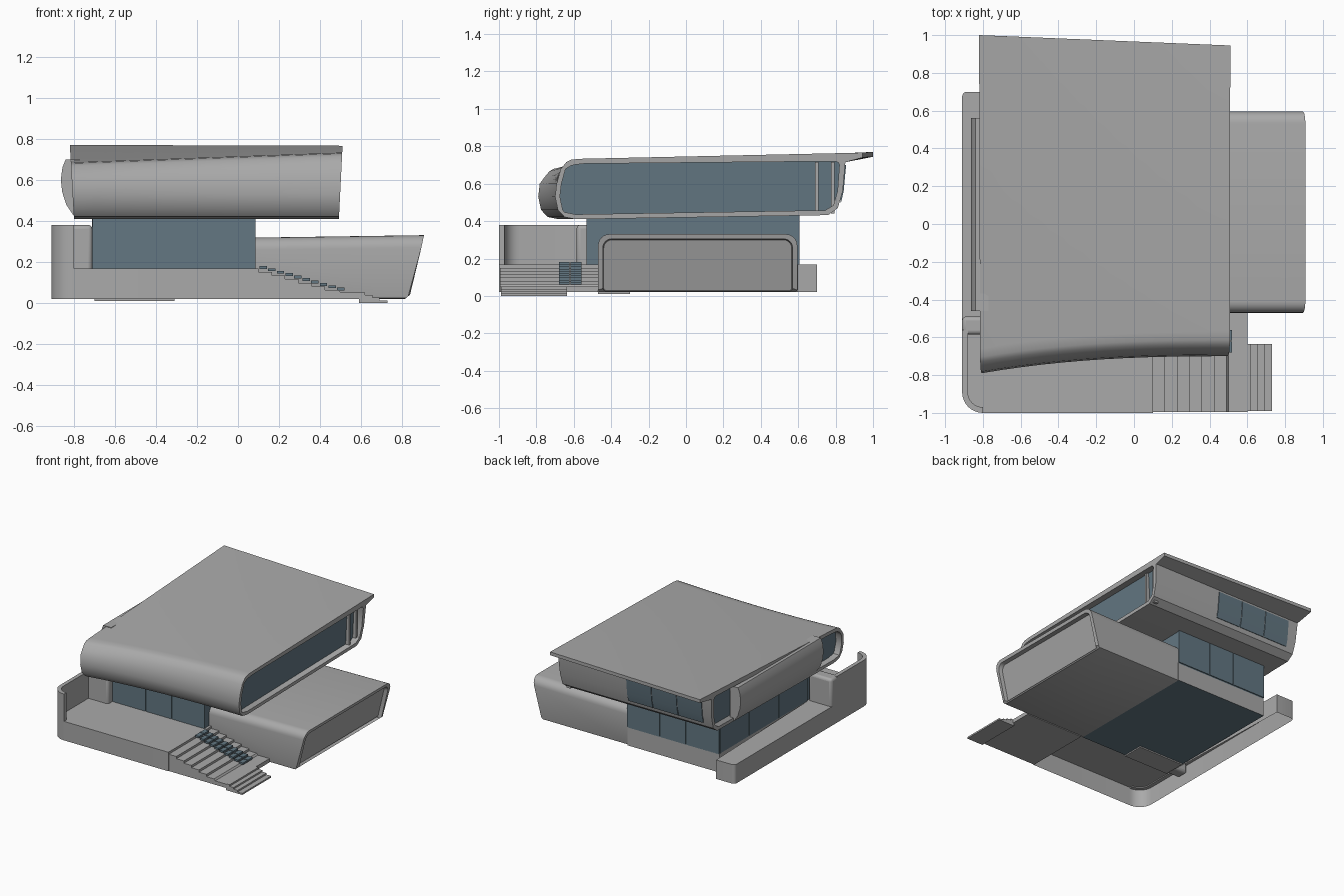
import bpy, bmesh, math

if "Cube" in bpy.data.objects:
    bpy.data.objects.remove(bpy.data.objects["Cube"])

def material(name, rgb):
    m = bpy.data.materials.new(name)
    m.diffuse_color = (*rgb, 1)
    m.use_nodes = True
    m.node_tree.nodes["Principled BSDF"].inputs["Base Color"].default_value = m.diffuse_color
    return m

GREY = material("grey_concrete", (0.40, 0.40, 0.40))
GLASS = material("blue_grey_glass", (0.125, 0.185, 0.225))

def finish(name, bm, mats, bevel=0):
    bmesh.ops.remove_doubles(bm, verts=bm.verts, dist=1e-5)
    bmesh.ops.recalc_face_normals(bm, faces=bm.faces)
    me = bpy.data.meshes.new(name)
    bm.to_mesh(me)
    bm.free()
    for m in mats:
        me.materials.append(m)
    ob = bpy.data.objects.new(name, me)
    bpy.context.collection.objects.link(ob)
    if bevel:
        b = ob.modifiers.new("bevel", 'BEVEL')
        b.width, b.segments = bevel, 3
    bpy.ops.object.select_all(action='DESELECT')
    ob.select_set(True)
    bpy.context.view_layer.objects.active = ob
    bpy.ops.object.shade_smooth_by_angle(angle=math.radians(35))
    return ob

def loft(name, sections, mats, cap_mats=(0, 0), bevel=0):
    """Skin closed sections; a cap index of None leaves that end open."""
    bm = bmesh.new()
    rings = [[bm.verts.new(p) for p in s] for s in sections]
    n = len(rings[0])
    for a, b in zip(rings, rings[1:]):
        for i in range(n):
            j = (i + 1) % n
            bm.faces.new((a[i], a[j], b[j], b[i]))
    for ring, ci in ((rings[0], cap_mats[0]), (rings[-1], cap_mats[1])):
        if ci is not None:
            bm.faces.new(ring).material_index = ci
    return finish(name, bm, mats, bevel)

def prism(name, outline, z0, z1, mat=GREY, open_bottom=False, bevel=0):
    return loft(name, [[(x, y, z) for x, y in outline] for z in (z0, z1)], [mat],
                (None if open_bottom else 0, 0), bevel)

def box(name, x0, x1, y0, y1, z0, z1, mat=GREY, bevel=0):
    return prism(name, [(x0, y0), (x1, y0), (x1, y1), (x0, y1)], z0, z1, mat, False, bevel)

def side_profile(name, pts, y0, y1, mat=GREY, bevel=0):
    return loft(name, [[(x, y, z) for x, z in pts] for y in (y0, y1)], [mat], (0, 0), bevel)

def arc(cx, cy, r, a0, a1, n=8):
    return [(cx + r * math.cos(math.radians(a0 + (a1 - a0) * i / n)),
             cy + r * math.sin(math.radians(a0 + (a1 - a0) * i / n))) for i in range(n + 1)]

# ---- upper floor: rounded tube lofted along x, with recessed glazed ends
def upper_section(t, inner=False, shift=0.0):
    f = -0.79 + 0.09 * (1 - (1 - t) ** 2.5)
    ft = 0.685 + 0.048 * t
    yb, zb = 1.0 - 0.055 * t, 0.77 - 0.004 * t
    d = 0.026 if inner else 0
    if inner:
        back = [(0.80, 0.72), (0.815, 0.712), (0.82, 0.70), (0.81, 0.56),
                (0.788, 0.485), (0.745, 0.458)]
    else:
        back = [(yb, zb), (yb, zb - 0.026), (0.852, 0.715), (0.838, 0.56),
                (0.812, 0.47), (0.76, 0.432)]
    front = [(f + 0.11, 0.41 + d), (f + 0.05, 0.422 + d), (f + 0.015 + d, 0.46),
             (f + d, 0.53), (f + 0.008 + d, 0.60), (f + 0.03 + d, ft - 0.055),
             (f + 0.06 + d, ft - 0.018 - d * .7), (f + 0.085 + d, ft - 0.005 - d), (f + 0.13 + d, ft - d)]
    out = []
    for y, z in back + front:
        k = (z - 0.41) / 0.36
        xl, xr = -0.80 - 0.02 * k, 0.492 + 0.018 * k
        out.append((xl + (xr - xl) * t + shift, y, z))
    return out

N = 12
sections = [upper_section(0, True, 0.05), upper_section(0, True)]
sections += [upper_section(i / N) for i in range(N + 1)]
sections += [upper_section(1, True), upper_section(1, True, -0.05)]
loft("upper_floor_shell", sections, [GREY, GLASS], (1, 1))

# posts in the right-hand glazing, near the back
for i, y in enumerate((0.69, 0.775)):
    box(f"upper_right_post_{i}", 0.44, 0.475, y, y + 0.018, 0.44, 0.715)

# bulging wall on the left end
bulge = [(-0.77, 0.43), (-0.805, 0.43), (-0.838, 0.48), (-0.857, 0.54), (-0.864, 0.60),
         (-0.856, 0.66), (-0.84, 0.70), (-0.77, 0.70)]
side_profile("upper_left_wall", bulge, -0.46, 0.56)

# three panes in the upper back wall, following its slope
for i in range(3):
    x0 = -0.73 + i * 0.218
    strip = [(0.825, 0.50), (0.829, 0.50), (0.843, 0.56), (0.856, 0.70), (0.845, 0.70), (0.83, 0.56)]
    loft(f"upper_back_pane_{i}", [[(x, y, z) for y, z in strip] for x in (x0, x0 + 0.212)], [GLASS])

# ---- glazed ground floor, with panes standing proud of a core
box("ground_floor_glass", -0.705, 0.08, -0.525, 0.60, 0.16, 0.43, GLASS)
for i, (a, b) in enumerate(((-0.71, -0.425), (-0.42, -0.202), (-0.197, 0.085))):
    box(f"ground_front_pane_{i}", a, b, -0.532, -0.524, 0.168, 0.415, GLASS)
    box(f"ground_back_pane_{i}", a, b, 0.598, 0.606, 0.168, 0.43, GLASS)
for i in range(3):
    y = -0.48 + i * 0.36
    box(f"ground_left_pane_{i}", -0.712, -0.704, y, y + 0.354, 0.168, 0.42, GLASS)

# plinth under the glass: grey sides, dark floor below
loft("ground_floor_plinth",
     [[(-0.71, -0.47, z), (0.085, -0.47, z), (0.085, 0.60, z), (-0.71, 0.60, z)] for z in (0.02, 0.168)],
     [GREY, GLASS], (1, 0))
box("footing_plate", -0.70, -0.31, -0.47, -0.30, 0.01, 0.022)

# ---- terrace: L-shaped skirted deck, open underneath
corner = arc(-0.80, -0.89, 0.11, 180, 270)
deck = (corner + [(0.10, -1.0), (0.10, -0.47), (-0.715, -0.47), (-0.75, 0.70)]
        + arc(-0.885, 0.675, 0.025, 90, 180, 4))
prism("terrace", deck, 0.02, 0.168, GREY, True)

# tall wall wrapping the front left corner, with a return to the glass
wall = corner + [(-0.80, -0.97)] + arc(-0.80, -0.89, 0.08, 270, 180) + [(-0.88, -0.56), (-0.91, -0.56)]
prism("corner_wall", wall, 0.16, 0.38)
box("corner_wall_return", -0.91, -0.71, -0.585, -0.49, 0.10, 0.38, GREY, 0.02)

# ---- stairs: wide flight, landing, short lower flight
steps = [(0.10, 0.02), (0.10, 0.168)]
for i in range(6):
    x, z = 0.10 + i * 0.065, 0.168 - (i + 1) * 0.0175
    steps += [(x, z), (x + 0.065, z)]
steps += [(0.50, 0.05), (0.60, 0.05), (0.60, 0.02)]
side_profile("wide_stairs", steps, -0.995, -0.47)

lower = [(0.59, 0.0), (0.59, 0.05)]
for i, x in enumerate((0.62, 0.655, 0.69, 0.73)):
    z = 0.05 - i * 0.0125
    lower += [(x, z), (x, z - 0.0125 if i < 3 else 0.0)]
side_profile("lower_stairs", lower, -0.99, -0.635)

# dark slatted treads beside the wide flight
for i in range(10):
    x, z = 0.105 + i * 0.042, 0.168 - i * 0.0118
    for k in range(2):
        y = -0.68 + k * 0.063
        box(f"dark_tread_{i}_{k}", x, x + 0.036, y, y + 0.057, z - 0.002, z + 0.012, GLASS)

# ---- right wing: rounded box with slanted, recessed end
def wing_section(end, inset=0.0, shift=0.0):
    y0, y1 = -0.47 + inset, 0.595 - inset
    zt, zb, r = (0.33 if end else 0.318) - inset, 0.02 + inset * 0.3, 0.06 - inset * 0.5
    yz = arc(y1 - r, zt - r, r, 0, 90, 6) + arc(y0 + r, zt - r, r, 90, 180, 6)
    yz += arc(y0 + 0.012, zb + 0.012, 0.012, 180, 270, 2) + arc(y1 - 0.012, zb + 0.012, 0.012, 270, 360, 2)
    out = []
    for y, z in yz:
        h = (z - 0.02) / 0.31
        x = 0.84 + 0.067 * h - 0.025 * max(0, 1 - h / 0.08) if end else 0.08
        out.append((x + shift, y, z))
    return out

loft("right_wing", [wing_section(0), wing_section(1), wing_section(1, 0.025),
                    wing_section(1, 0.03, -0.03)], [GREY])
